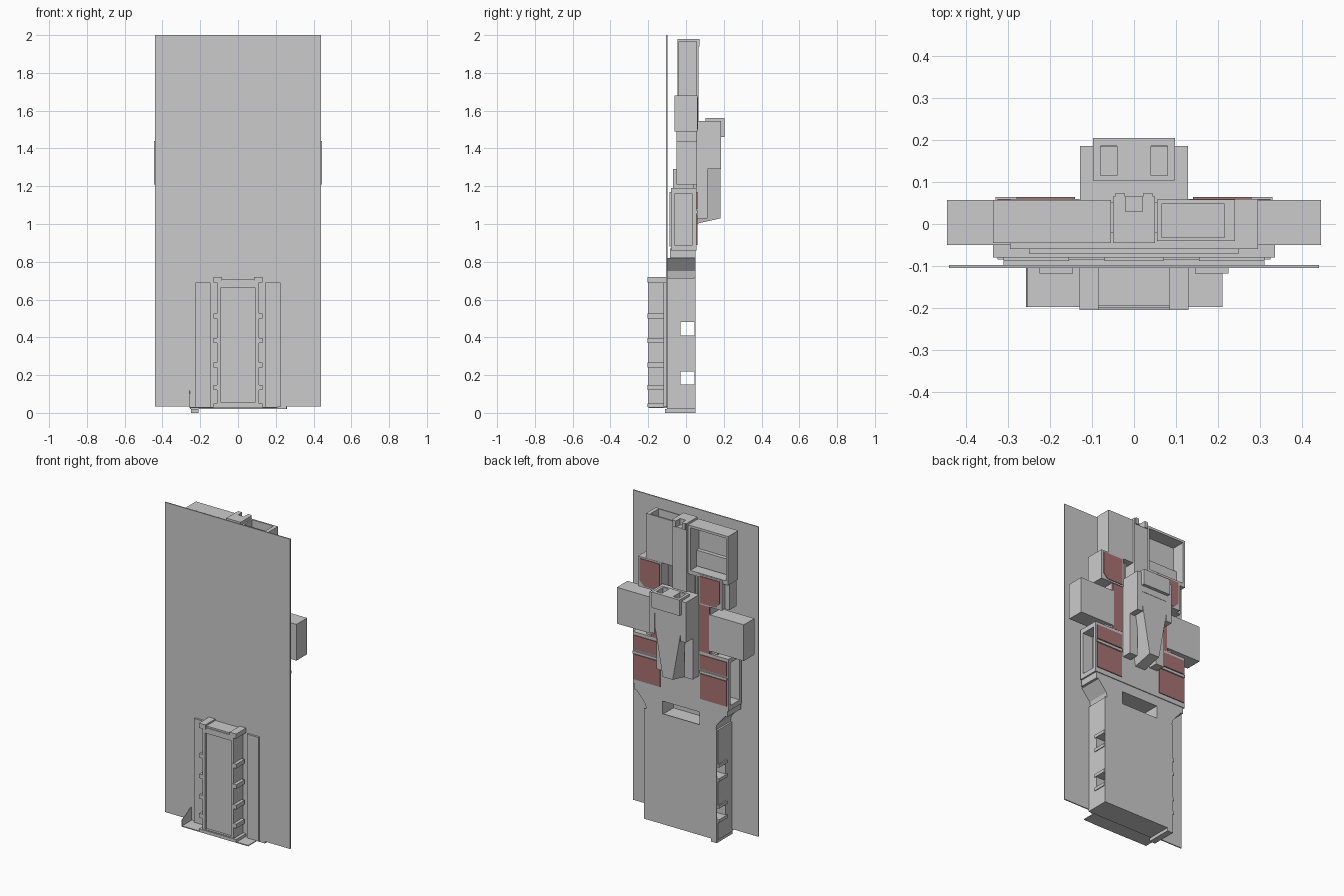
import bpy, bmesh

red = bpy.data.materials.new("dull_red")
red.diffuse_color = (0.4, 0.17, 0.17, 1)


def prism(name, pts, y0, y1, mat=None):
    """Extrude an x-z outline from y0 to y1."""
    bm = bmesh.new()
    face = bm.faces.new([bm.verts.new((x, y0, z)) for x, z in pts])
    ext = bmesh.ops.extrude_face_region(bm, geom=[face])
    verts = [v for v in ext["geom"] if isinstance(v, bmesh.types.BMVert)]
    bmesh.ops.translate(bm, vec=(0, y1 - y0, 0), verts=verts)
    bmesh.ops.recalc_face_normals(bm, faces=bm.faces)
    me = bpy.data.meshes.new(name)
    bm.to_mesh(me)
    bm.free()
    ob = bpy.data.objects.new(name, me)
    bpy.context.collection.objects.link(ob)
    if mat:
        me.materials.append(mat)
    return ob


def box(name, x0, x1, y0, y1, z0, z1, mat=None):
    return prism(name, [(x0, z0), (x1, z0), (x1, z1), (x0, z1)], y0, y1, mat)


def mirror(ob):
    ob.modifiers.new("mirror", 'MIRROR').use_axis[0] = True
    return ob


def cut(ob, *dims):
    c = box(ob.name + "_cutter", *dims)
    c.hide_render = True
    c.hide_viewport = False
    c.display_type = 'WIRE'
    m = ob.modifiers.new("cut", 'BOOLEAN')
    m.operation, m.solver, m.object = 'DIFFERENCE', 'EXACT', c
    bpy.context.view_layer.update()
    # bake the cut and drop the helper
    dg = bpy.context.evaluated_depsgraph_get()
    me = bpy.data.meshes.new_from_object(ob.evaluated_get(dg))
    ob.modifiers.clear()
    ob.data = me
    bpy.data.objects.remove(c)
    return ob


# Large front plate
box("front_plate", -0.44, 0.44, -0.105, -0.098, 0.035, 2.0)

# Front cabinet with recessed panel, cap, sill and side clasps
cab = box("front_cabinet", -0.11, 0.11, -0.2, -0.1, 0.03, 0.70)
cut(cab, -0.09, 0.09, -0.25, -0.185, 0.055, 0.665)
mirror(box("cabinet_cap_post", 0.085, 0.13, -0.205, -0.105, 0.69, 0.72))
box("cabinet_cap", -0.13, 0.13, -0.195, -0.105, 0.69, 0.71)
box("cabinet_sill", -0.13, 0.13, -0.205, -0.105, 0.03, 0.05)
for i, z in enumerate((0.12, 0.24, 0.37, 0.50)):
    mirror(box(f"cabinet_clasp_{i}", 0.105, 0.13, -0.203, -0.12, z, z + 0.027))
mirror(box("front_rail", 0.145, 0.225, -0.118, -0.1, 0.03, 0.69))

# Floor tray in front of the plate, with triangular side fin
box("floor_tray", -0.257, 0.21, -0.198, -0.1, 0.026, 0.032)
fin = box("tray_fin", -0.257, -0.253, -0.198, -0.1, 0.03, 0.12)
for v in fin.data.vertices:
    if v.co.y < -0.15 and v.co.z > 0.1:
        v.co.z = 0.07

# Lower rear housing, slotted sideways behind a closed back panel
low = box("lower_housing", -0.255, 0.258, -0.1, 0.045, 0.02, 0.715)
for z in (0.15, 0.41):
    cut(low, -0.4, 0.4, -0.03, 0.1, z, z + 0.07)
box("lower_back_panel", -0.25, 0.26, 0.045, 0.05, 0.02, 0.72)
box("housing_foot", -0.25, -0.21, -0.11, 0.05, 0.0, 0.02)
for z in (0.13, 0.39):
    mirror(box("slot_lower_frame", 0.25, 0.263, -0.04, 0.045, z, z + 0.02))
    mirror(box("slot_upper_frame", 0.25, 0.263, -0.04, 0.045, z + 0.09, z + 0.11))

# Tapered neck with an open pocket
neck = prism("neck", [(-0.24, 0.70), (0.24, 0.70), (0.25, 0.75), (0.31, 0.82),
                      (-0.31, 0.82), (-0.25, 0.75)], -0.098, 0.05)
cut(neck, -0.13, 0.13, -0.06, 0.1, 0.69, 0.80)
box("waist_band", -0.325, 0.325, -0.085, 0.05, 0.82, 0.87)

# Middle body with hollow sides
mid = box("middle_body", -0.335, 0.335, -0.08, 0.055, 0.86, 1.19)
for s in (-1, 1):
    a, b = sorted((s * 0.26, s * 0.4))
    cut(mid, a, b, -0.06, 0.035, 0.89, 1.16)
box("body_front_pad", -0.07, 0.07, -0.088, -0.075, 0.88, 1.17)
mirror(box("body_side_pad", 0.155, 0.31, -0.088, -0.075, 0.88, 1.17))

# Upper core, shoulders and arm boxes
box("core", -0.21, 0.21, -0.05, 0.052, 1.18, 1.50)
box("core_step", -0.25, 0.25, -0.07, 0.04, 1.18, 1.29)
shoulder = box("shoulders", -0.295, 0.295, -0.06, 0.06, 1.49, 1.68)
cut(shoulder, -0.13, 0.13, -0.02, 0.1, 1.4, 1.8)
mirror(box("arm_box", 0.20, 0.445, -0.05, 0.057, 1.21, 1.44))

# Red rear panels
mirror(prism("red_shoulder_panel", [(0.14, 1.50), (0.25, 1.50), (0.28, 1.53),
                                    (0.28, 1.67), (0.14, 1.67)], 0.058, 0.064, red))
mirror(box("red_core_strip", 0.135, 0.205, 0.05, 0.056, 1.19, 1.49, red))
mirror(box("red_waist_panel", 0.14, 0.325, 0.053, 0.06, 1.08, 1.17, red))
mirror(box("red_hip_panel", 0.14, 0.325, 0.053, 0.06, 0.89, 1.05, red))
mirror(box("red_inner_strip", 0.07, 0.12, -0.021, -0.012, 1.50, 1.67, red))
mirror(box("panel_divider", 0.095, 0.105, -0.02, 0.04, 1.50, 1.67))
mirror(box("hip_ridge", 0.14, 0.33, 0.05, 0.064, 1.055, 1.072))

# Top: central column, open-topped box and open-backed box
column = box("central_column", -0.05, 0.05, -0.045, 0.065, 1.40, 1.98)
cut(column, -0.02, 0.02, 0.03, 0.1, 1.94, 2.1)
box("column_tip", -0.045, -0.022, 0.06, 0.072, 1.94, 1.98)
box("column_tip_right", 0.022, 0.045, 0.06, 0.072, 1.94, 1.98)
well = box("open_top_box", 0.055, 0.24, -0.04, 0.058, 1.68, 1.965)
cut(well, 0.065, 0.215, -0.032, 0.048, 1.72, 2.1)
bay = box("open_back_box", -0.335, -0.055, -0.045, 0.057, 1.66, 1.97)
cut(bay, -0.322, -0.07, -0.03, 0.1, 1.685, 1.955)
box("bay_shelf", -0.322, -0.07, -0.03, -0.005, 1.69, 1.79)
box("bay_bracket", -0.325, -0.27, -0.04, 0.03, 1.49, 1.66)

# Rear pack: base block, tapering spine, flanks and socketed cap
box("pack_block", -0.128, 0.128, 0.05, 0.185, 1.42, 1.545)
spine = prism("pack_spine", [(-0.035, 1.03), (0.035, 1.03), (0.105, 1.42), (-0.105, 1.42)],
              0.05, 0.183)
for v in spine.data.vertices:
    if v.co.z < 1.1 and v.co.y < 0.1:
        v.co.z = 1.0
mirror(box("pack_flank", 0.07, 0.128, 0.05, 0.115, 1.03, 1.29))
mirror(box("pack_upper_flank", 0.09, 0.128, 0.05, 0.185, 1.29, 1.42))
cap = box("pack_cap", -0.097, 0.097, 0.103, 0.205, 1.46, 1.56)
for s in (-1, 1):
    a, b = sorted((s * 0.04, s * 0.08))
    cut(cap, a, b, 0.115, 0.185, 1.4, 1.7)
    cut(bpy.data.objects["pack_block"], a, b, 0.115, 0.184, 1.46, 1.7)
